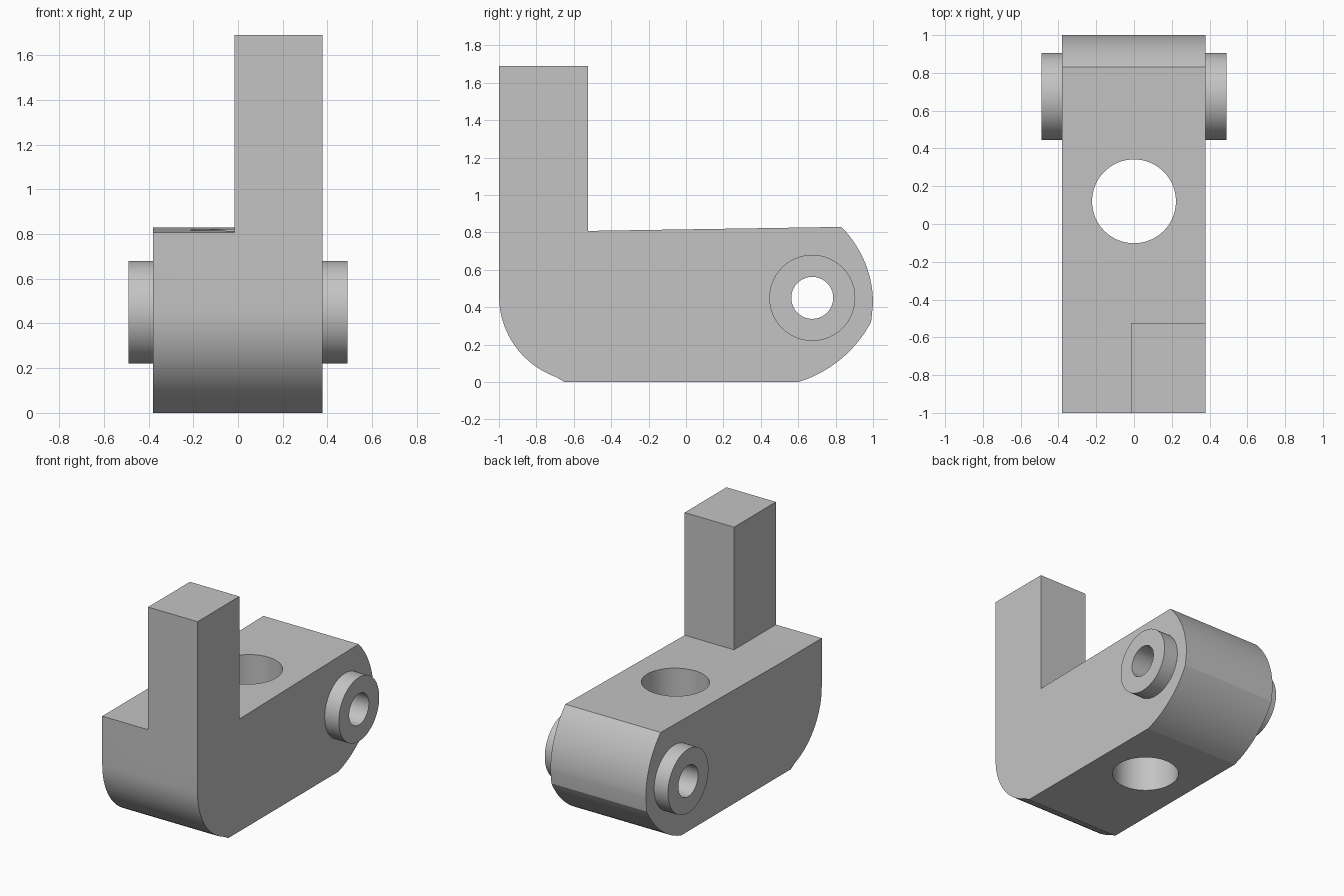
import bpy, bmesh
from math import radians, sin, cos
from mathutils import Matrix, Vector

default_cube = bpy.data.objects.get("Cube")
if default_cube:
    bpy.data.objects.remove(default_cube, do_unlink=True)

grey = bpy.data.materials.new("light_grey")
grey.use_nodes = True
GREY = (0.55, 0.55, 0.55, 1)
grey.diffuse_color = GREY
grey.node_tree.nodes["Principled BSDF"].inputs["Base Color"].default_value = GREY


def make_object(name, bm):
    bmesh.ops.recalc_face_normals(bm, faces=bm.faces)
    mesh = bpy.data.meshes.new(name)
    bm.to_mesh(mesh)
    bm.free()
    mesh.materials.append(grey)
    obj = bpy.data.objects.new(name, mesh)
    bpy.context.collection.objects.link(obj)
    return obj


def extrude_profile(name, points, x0, x1):
    bm = bmesh.new()
    face = bm.faces.new([bm.verts.new((x0, y, z)) for y, z in points])
    side = bmesh.ops.extrude_face_region(bm, geom=[face])["geom"]
    verts = [g for g in side if isinstance(g, bmesh.types.BMVert)]
    bmesh.ops.translate(bm, vec=(x1 - x0, 0, 0), verts=verts)
    return make_object(name, bm)


def cylinder(name, centre, radius, length, along_x):
    bm = bmesh.new()
    turn = Matrix.Rotation(radians(90), 4, 'Y') if along_x else Matrix()
    bmesh.ops.create_cone(bm, cap_ends=True, segments=64, radius1=radius, radius2=radius,
                          depth=length, matrix=Matrix.Translation(Vector(centre)) @ turn)
    return make_object(name, bm)


def arc(cy, cz, r, start, end, steps=14):
    angles = [radians(start + (end - start) * i / steps) for i in range(steps + 1)]
    return [(cy + r * cos(a), cz + r * sin(a)) for a in angles]


def combine(target, tool, operation):
    mod = target.modifiers.new(operation, 'BOOLEAN')
    mod.operation = operation
    mod.solver = 'EXACT'
    mod.object = tool
    bpy.context.view_layer.objects.active = target
    bpy.ops.object.modifier_apply(modifier=mod.name)
    bpy.data.objects.remove(tool, do_unlink=True)


# Main block: rounded front heel, rounded rear nose
profile = arc(-0.54, 0.46, 0.46, 180, 256)
profile[-1] = (-0.65, 0)
profile += arc(0.407, 0.631, 0.66, -73, -28)
profile += arc(0.421, 0.42, 0.579, 0, 45)
profile += [(-0.525, 0.808), (-1, 0.808)]
body = extrude_profile("lever_body", profile, -0.38, 0.378)

# Upright post on the front left corner
post = extrude_profile("post", [(-1, 0.6), (-0.525, 0.6), (-0.525, 1.69), (-1, 1.69)],
                       -0.015, 0.378)
combine(body, post, 'UNION')

# Pivot bosses, then the pivot bore and the vertical hole
PIVOT = (0, 0.675, 0.45)
combine(body, cylinder("boss", PIVOT, 0.23, 0.98, True), 'UNION')
combine(body, cylinder("pivot_bore", PIVOT, 0.112, 2, True), 'DIFFERENCE')
combine(body, cylinder("vertical_hole", (0, 0.12, 0.4), 0.222, 2, False), 'DIFFERENCE')

bpy.ops.object.select_all(action='DESELECT')
body.select_set(True)
bpy.context.view_layer.objects.active = body
bpy.ops.object.shade_smooth_by_angle(angle=radians(15))
